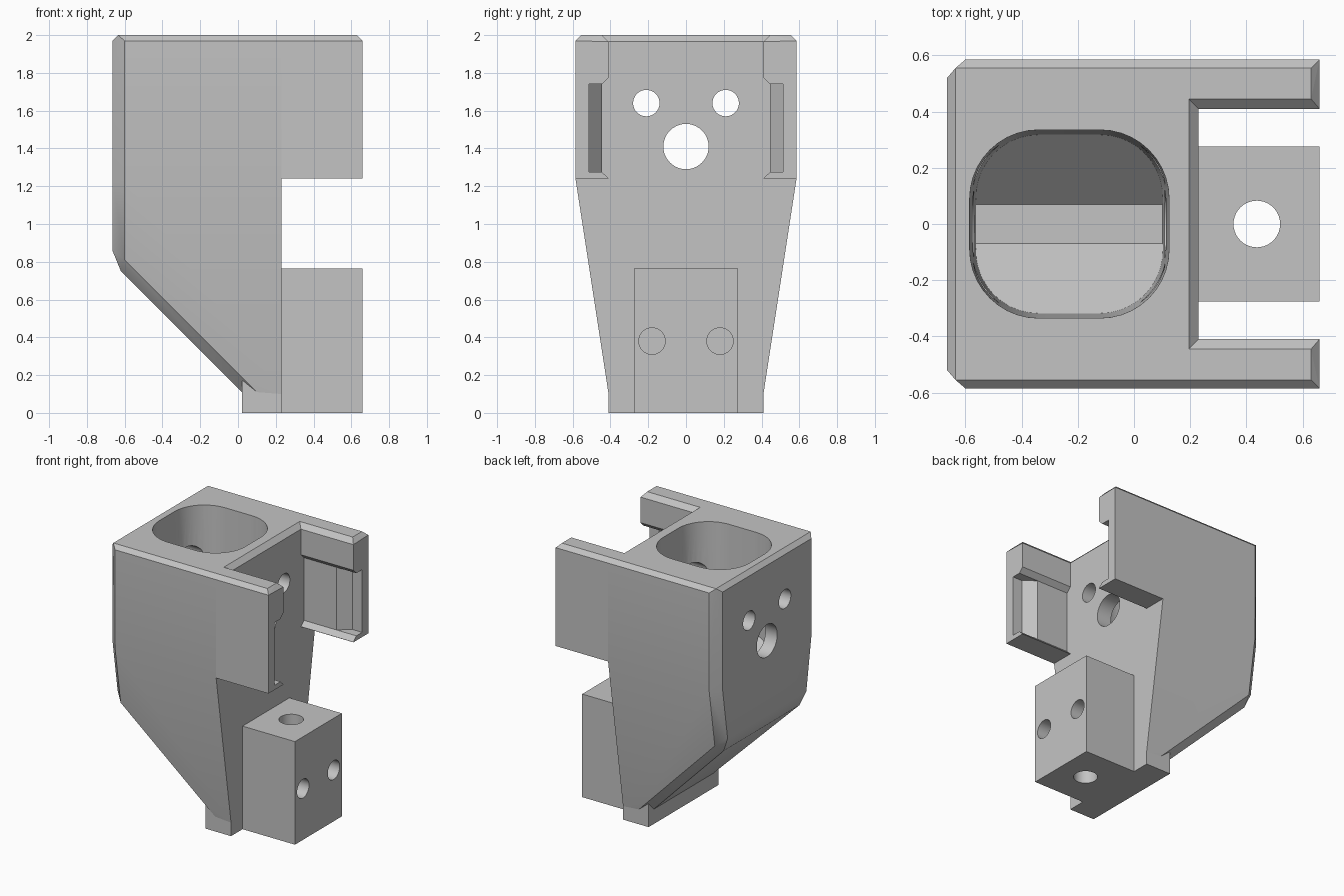
import bpy, bmesh, math
from mathutils import Matrix, Vector

if "Cube" in bpy.data.objects:
    bpy.data.objects.remove(bpy.data.objects["Cube"])

grey = bpy.data.materials.new("plain_grey")
grey.diffuse_color = (0.55, 0.55, 0.55, 1)
grey.use_nodes = True
grey.node_tree.nodes["Principled BSDF"].inputs["Base Color"].default_value = grey.diffuse_color


def hull(name, pts, mirror_y=False):
    """Solid convex part through the given points."""
    if mirror_y:
        pts = pts + [(x, -y, z) for x, y, z in pts]
    bm = bmesh.new()
    for p in pts:
        bm.verts.new(p)
    res = bmesh.ops.convex_hull(bm, input=bm.verts)
    junk = {g for g in res["geom_interior"] + res["geom_unused"]
            if isinstance(g, bmesh.types.BMVert)}
    bmesh.ops.delete(bm, geom=list(junk), context="VERTS")
    bmesh.ops.dissolve_limit(bm, angle_limit=0.002, verts=bm.verts, edges=bm.edges)
    bmesh.ops.recalc_face_normals(bm, faces=bm.faces)
    me = bpy.data.meshes.new(name)
    bm.to_mesh(me)
    bm.free()
    me.materials.append(grey)
    ob = bpy.data.objects.new(name, me)
    bpy.context.collection.objects.link(ob)
    return ob


def box(name, x, y, z):
    return hull(name, [(a, b, c) for a in x for b in y for c in z])


def rod(axis, centre, r, length):
    """Cylinder cutter along the x or z axis."""
    bpy.ops.mesh.primitive_cylinder_add(
        vertices=40, radius=r, depth=length, location=centre,
        rotation=(0, math.pi / 2, 0) if axis == "x" else (0, 0, 0))
    ob = bpy.context.object
    ob.name = "hole_cutter"
    ob.data.materials.append(grey)
    return ob


def cut(ob, cutter, op="DIFFERENCE"):
    m = ob.modifiers.new("cut", "BOOLEAN")
    m.object, m.operation, m.solver = cutter, op, "EXACT"
    bpy.context.view_layer.update()
    bpy.context.view_layer.objects.active = ob
    bpy.ops.object.modifier_apply(modifier=m.name)
    bpy.data.objects.remove(cutter)


def smooth(ob):
    bpy.ops.object.select_all(action="DESELECT")
    ob.select_set(True)
    bpy.context.view_layer.objects.active = ob
    bpy.ops.object.shade_smooth_by_angle(angle=math.radians(25))


def width(z):
    """Half width of the tapering lower body."""
    return 0.41 + 0.175 * (z - 0.1) / 1.14


# Main body: square top, tapering sides, sloping underside, bevelled edges
body = hull("main_body", [
    (0.23, 0.555, 2), (-0.635, 0.555, 2),
    (0.23, 0.585, 1.97), (-0.60, 0.585, 1.97), (-0.665, 0.52, 1.97),
    (0.23, 0.585, 1.24), (-0.60, 0.585, 1.24), (-0.665, 0.52, 1.24),
    (-0.665, width(0.86) - 0.065, 0.86),
    (-0.60, width(0.81), 0.81), (-0.62, width(0.75) - 0.065, 0.75),
    (0.02, width(0.19), 0.19), (0.02, 0.35, 0.11),
    (0.10, 0.41, 0.11), (0.23, 0.41, 0.10)], True)


# Rounded well with a hopper-shaped floor
def ring(grow, z, cx=-0.23, hx=0.33, hy=0.31, r=0.22):
    pts = []
    for q in range(4):
        sx, sy = (1, -1, -1, 1)[q], (1, 1, -1, -1)[q]
        for i in range(11):
            a = math.pi / 2 * (q + i / 10)
            pts.append((cx + sx * (hx - r) + (r + grow) * math.cos(a),
                        sy * (hy - r) + (r + grow) * math.sin(a), z))
    return pts


well = hull("well_cutter", ring(0.025, 2.01) + ring(0, 1.985) + ring(0, 0.9))
hopper = hull("hopper_cutter", [(x, y, z) for x in (-0.8, 0.4)
              for y, z in ((0.07, 1.0), (0.45, 1.38), (0.45, 2.1))], True)
cut(well, hopper, "INTERSECT")
cut(body, well)

# Bevel along the top of the slot between the arms
cut(body, hull("slot_bevel_cutter", [
    (0.23, 0.41, 1.965), (0.4, 0.41, 1.965),
    (0.175, 0.465, 2.02), (0.4, 0.465, 2.02)], True))

# Cross holes through both walls of the well
for y, z, r in ((0, 1.41, 0.12), (-0.21, 1.64, 0.07), (0.21, 1.64, 0.07)):
    cut(body, rod("x", (-0.2, y, z), r, 1.4))
smooth(body)

# Side arms with a stepped recess on the inner face
for side, label in ((1, "back_arm"), (-1, "front_arm")):
    arm = hull(label, [(x, side * y, z) for x, y, z in (
        (0.23, 0.41, 1.24), (0.66, 0.41, 1.24),
        (0.23, 0.585, 1.24), (0.66, 0.585, 1.24),
        (0.23, 0.41, 1.965), (0.66, 0.41, 1.965),
        (0.23, 0.585, 1.97), (0.66, 0.585, 1.97),
        (0.23, 0.445, 2), (0.63, 0.445, 2),
        (0.23, 0.555, 2), (0.63, 0.555, 2))])
    cut(arm, hull("recess_cutter", [
        (x, side * y, z) for x in (0.2, 0.7) for y, z in (
            (0.40, 1.232), (0.445, 1.275), (0.445, 1.74), (0.40, 1.785))]))
    cut(arm, hull("notch_cutter", [
        (x, side * y, z) for z in (1.275, 1.74) for x, y in (
            (0.49, 0.44), (0.58, 0.513), (0.7, 0.513), (0.7, 0.44))]))

# Foot below the body
box("foot", (0.02, 0.23), (-0.41, 0.41), (0, 0.17))

# Mounting block with one through hole and two blind holes
block = box("mounting_block", (0.23, 0.66), (-0.275, 0.275), (0, 0.765))
cut(block, rod("z", (0.437, 0, 0.4), 0.083, 1.2))
for y in (-0.18, 0.18):
    cut(block, rod("x", (0.56, y, 0.38), 0.07, 0.5))
smooth(block)
